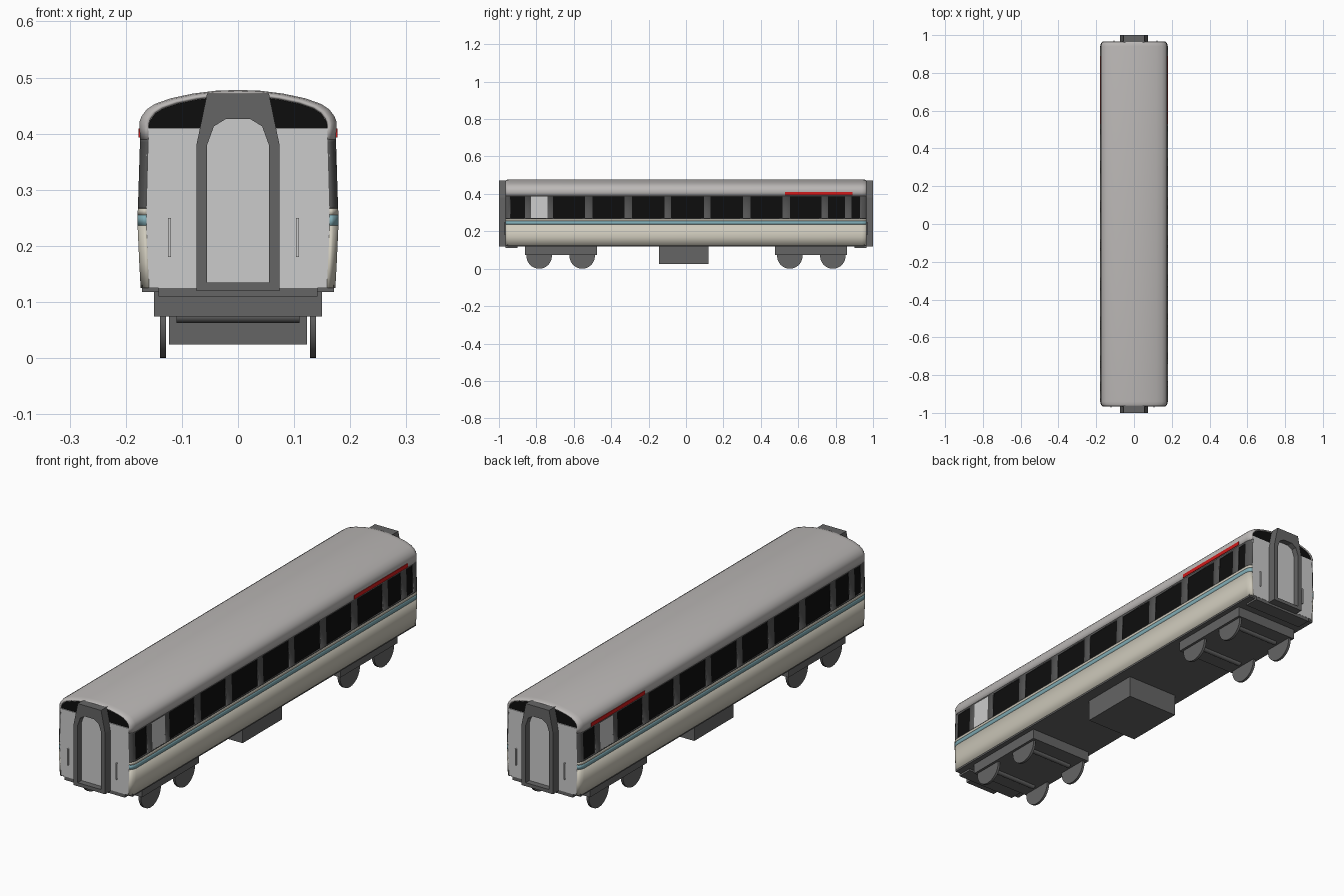
import bpy, bmesh, math

if "Cube" in bpy.data.objects:
    bpy.data.objects.remove(bpy.data.objects["Cube"])

COL = {"cream": (.62, .59, .50), "teal": (.22, .42, .47), "band": (.09, .09, .09),
       "roof": (.50, .48, .47), "black": (.004, .004, .004), "red": (.62, .01, .01),
       "under": (.13, .13, .13), "frost": (.62, .62, .64), "wall": (.55, .55, .55)}
mats = {}


def material(key):
    if key not in mats:
        mats[key] = bpy.data.materials.new(key)
        mats[key].diffuse_color = (*COL[key], 1)
    return mats[key]


def make(name, verts, faces, col, closed=True, smooth=False, solid=0):
    me = bpy.data.meshes.new(name)
    me.from_pydata(verts, [], faces)
    if closed:
        bm = bmesh.new()
        bm.from_mesh(me)
        bmesh.ops.recalc_face_normals(bm, faces=bm.faces)
        bm.to_mesh(me)
        bm.free()
    ob = bpy.data.objects.new(name, me)
    bpy.context.collection.objects.link(ob)
    me.materials.append(material(col))
    if smooth:
        bpy.ops.object.select_all(action='DESELECT')
        ob.select_set(True)
        bpy.context.view_layer.objects.active = ob
        bpy.ops.object.shade_smooth_by_angle(angle=math.radians(35))
    if solid:
        mod = ob.modifiers.new("thickness", 'SOLIDIFY')
        mod.thickness = solid
        mod.offset = -1
    return ob


def prism(name, pts, y0, y1, col):
    """Extrude an (x, z) outline along y."""
    n = len(pts)
    v = [(x, y, z) for y in (y0, y1) for x, z in pts]
    f = [tuple(range(n)), tuple(range(2 * n - 1, n - 1, -1))]
    f += [(i, (i + 1) % n, n + (i + 1) % n, n + i) for i in range(n)]
    return make(name, v, f, col)


def box(name, x0, x1, y0, y1, z0, z1, col):
    return prism(name, [(x0, z0), (x1, z0), (x1, z1), (x0, z1)], y0, y1, col)


def ring(name, outer, inner, y0, y1, col):
    """Extruded frame between two outlines with equal point counts."""
    n = len(outer)
    v = [(x, y, z) for y in (y0, y1) for o in (outer, inner) for x, z in o]
    f = []
    for i in range(n):
        j = (i + 1) % n
        f += [(i, j, n + j, n + i), (2*n + i, 2*n + j, 3*n + j, 3*n + i),
              (i, j, 2*n + j, 2*n + i), (n + i, n + j, 3*n + j, 3*n + i)]
    return make(name, v, f, col)


def cyl_x(name, x0, x1, y, z, r, n, col):
    """Cylinder lying along x."""
    v = [(x, y + r * math.cos(2 * math.pi * i / n), z + r * math.sin(2 * math.pi * i / n))
         for x in (x0, x1) for i in range(n)]
    f = [tuple(range(n)), tuple(range(2 * n - 1, n - 1, -1))]
    f += [(i, (i + 1) % n, n + (i + 1) % n, n + i) for i in range(n)]
    return make(name, v, f, col, smooth=True)


# Body narrows slightly at both ends: (y, shrink)
ENDS = [(.94, 0), (.955, .02), (.963, .05), (.966, .085)]
SHRINK = {s * y: k for y, k in ENDS for s in (-1, 1)}


def shrink(p, k):
    x, z = p
    return x * (1 - k), z if z <= .39 else .39 + (z - .39) * (1 - k)


def strip(name, pts, col, cuts=(), hole=None, solid=.006, smooth=True, ys=None):
    """Loft a cross-section strip along the car, leaving out hole(row, y) cells."""
    ys = ys or sorted(set(SHRINK) | set(cuts))
    v = []
    for y in ys:
        for p in pts:
            x, z = shrink(p, SHRINK.get(y, 0))
            v.append((x, y, z))
    n = len(pts)
    f = [(a*n + r, (a+1)*n + r, (a+1)*n + r + 1, a*n + r + 1)
         for a in range(len(ys) - 1) for r in range(n - 1)
         if not (hole and hole(r, (ys[a] + ys[a+1]) / 2))]
    return make(name, v, f, col, closed=False, smooth=smooth, solid=solid)


# Roof
half = [(.1745, .39), (.1755, .41), (.176, .42), (.172, .431), (.163, .443), (.148, .453),
        (.12, .463), (.08, .4715), (.04, .4765)]
roof = half + [(0, .478)] + [(-x, z) for x, z in reversed(half)]
strip("roof", roof, "roof")

# Side panels and windows; the left side is the right side turned about
PANES = [(-.94, -.86), (-.83, -.74), (-.71, -.54), (-.50, -.33), (-.29, -.115), (-.08, .095),
         (.13, .305), (.345, .515), (.555, .725), (.76, .85), (.885, .93)]
for side, s in (("right", 1), ("left", -1)):
    def orient(pts):
        return pts if s > 0 else [(-x, z) for x, z in reversed(pts)]
    panes = [tuple(sorted((s * a, s * b))) for a, b in PANES]

    def is_window(row, y):
        return row == 1 and any(a < y < b for a, b in panes)
    strip(side + "_lower_panel", orient([(.1735, .125), (.176, .17), (.179, .236)]), "cream")
    strip(side + "_stripe", orient([(.179, .236), (.179, .255)]), "teal")
    strip(side + "_waist_panel", orient([(.179, .255), (.1785, .267)]), "cream")
    strip(side + "_window_band", orient([(.1785, .267), (.1783, .27), (.1747, .385), (.1745, .39)]),
          "band", cuts=[y for p in panes for y in p], hole=is_window, solid=.008)
    glass = orient([(.1723, .267), (.1685, .39)])
    strip(side + "_window_glass", glass, "black", ys=[-.945, .945], solid=.002, smooth=False)
    frosted = orient([(.1763, .268), (.173, .387)])
    strip(side + "_frosted_window", frosted, "frost", ys=list(panes[1]), solid=.003, smooth=False)
    # Red strip above the windows
    box(side + "_red_strip", s * .172, s * .1775, .53, .89, .393, .409, "red")

# Floor and underframe
box("floor", -.171, .171, -.955, .955, .118, .13, "under")
box("equipment_box", -.123, .123, -.145, .12, .024, .12, "under")

# End walls, gangways, handrails
end_half = [(x, z) for x, z in (shrink(p, .08) for p in half)]
sill = [(.160, .125), (.164, .2), (.164, .26), (.162, .41)]
outer_half = [(.074, .12), (.074, .38), (.0645, .426), (.055, .472)]
inner_half = [(.055, .135), (.055, .38), (.043, .413), (.022, .426)]


def mirrored(pts):
    return pts + [(-x, z) for x, z in reversed(pts)]


for end, s in (("front", -1), ("back", 1)):
    prism(end + "_wall", mirrored(sill), s * .95, s * .965, "wall")
    dome = [(x * .985, z - .003) for x, z in end_half if z > .405]
    prism(end + "_dark_dome", mirrored([(.160, .40)] + dome), s * .95, s * .961, "black")
    ring(end + "_gangway_frame", mirrored(outer_half), mirrored(inner_half),
         s * .955, s * 1.0, "under")
    prism(end + "_gangway_door", mirrored(inner_half), s * .955, s * .975, "wall")
    box(end + "_headstock", -.142, .142, s * .90, s * .964, .11, .125, "under")
    for i, x in enumerate((-.122, .106)):
        xc = -s * x
        box(f"{end}_handrail_{i}", xc - .0025, xc + .0025, s * .968, s * .972, .18, .25, "wall")
        for z in (.18, .246):
            box(f"{end}_handrail_mount_{i}", xc - .0025, xc + .0025, s * .96, s * .97,
                z, z + .004, "wall")

    # Bogie with two wheelsets
    box(end + "_bogie_frame", -.15, .15, s * .475, s * .86, .074, .122, "under")
    for i, y in enumerate((.555, .785)):
        cyl_x(f"{end}_axle_{i}", -.11, .11, s * y, .075, .012, 16, "under")
        for side, t in (("right", 1), ("left", -1)):
            cyl_x(f"{end}_{side}_wheel_{i}", t * .128, t * .139, s * y, .068, .068, 32, "under")

for m in bpy.data.materials:
    if m.users and not m.is_grease_pencil:
        m.use_nodes = True
        m.node_tree.nodes["Principled BSDF"].inputs["Base Color"].default_value = m.diffuse_color
